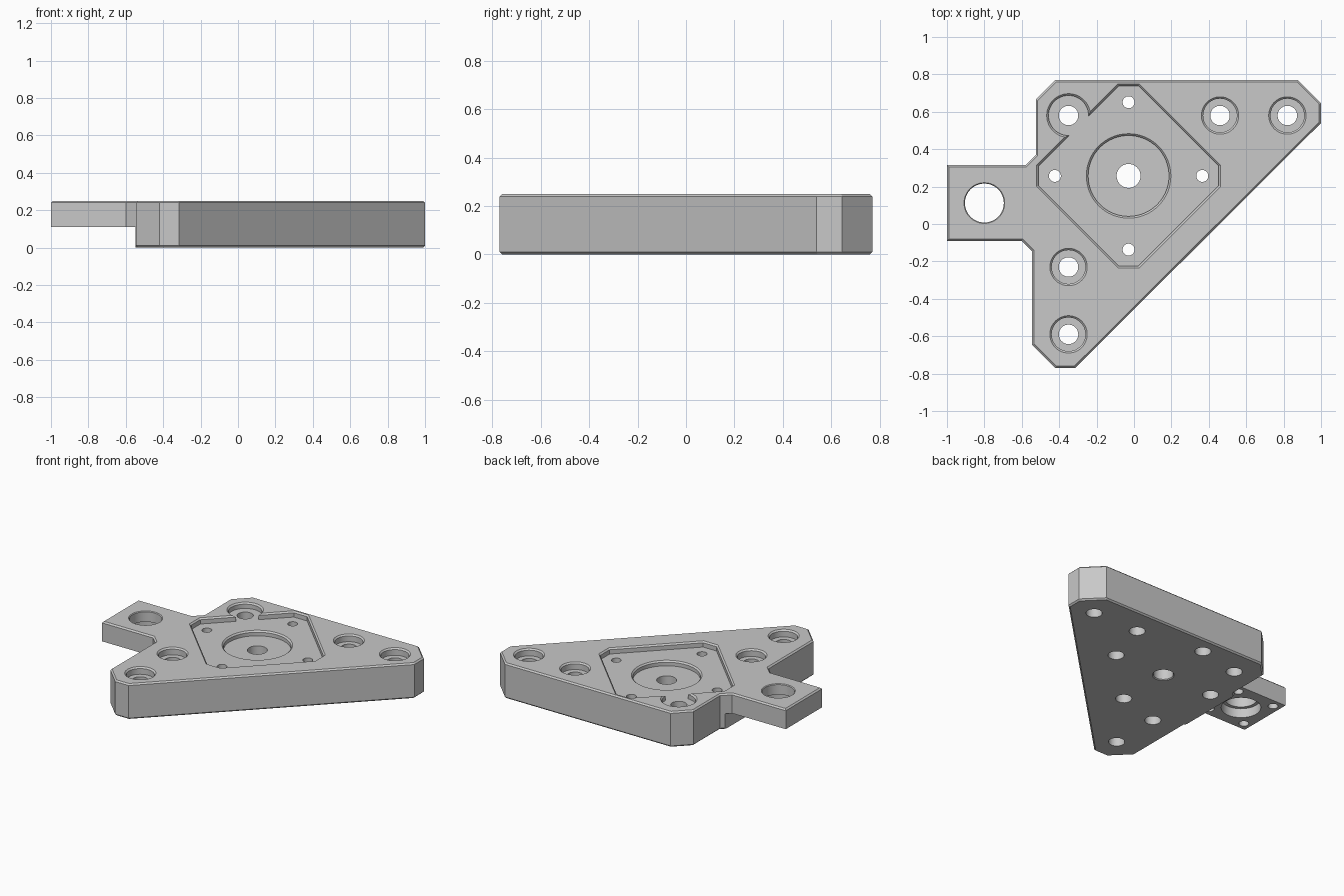
import bpy, bmesh, math
from mathutils import Vector

if "Cube" in bpy.data.objects:
    bpy.data.objects.remove(bpy.data.objects["Cube"])

TOP = 0.25       # plate thickness
C = 0.01         # edge chamfer
FLOOR = 0.21     # floor of the diamond pocket

grey = bpy.data.materials.new("machined_grey")
grey.diffuse_color = (0.58, 0.58, 0.58, 1)
grey.use_nodes = True
grey.node_tree.nodes["Principled BSDF"].inputs["Base Color"].default_value = grey.diffuse_color


def offset(poly, d):
    """Grow (d > 0) or shrink (d < 0) a counter-clockwise outline with mitred corners."""
    out = []
    n = len(poly)
    for i in range(n):
        p, a, b = (Vector(poly[k % n]) for k in (i, i - 1, i + 1))
        u, v = (p - a).normalized(), (b - p).normalized()
        n1, n2 = Vector((u.y, -u.x)), Vector((v.y, -v.x))
        out.append(tuple(p + (n1 + n2) * d / (1 + n1.dot(n2))))
    return out


def loft(name, layers):
    """Closed solid through (outline, z) layers, listed from the bottom up."""
    bm = bmesh.new()
    rings = [[bm.verts.new((x, y, z)) for x, y in poly] for poly, z in layers]
    n = len(rings[0])
    for lo, hi in zip(rings, rings[1:]):
        for i in range(n):
            j = (i + 1) % n
            bm.faces.new((lo[i], lo[j], hi[j], hi[i]))
    bm.faces.new(rings[0][::-1])
    bm.faces.new(rings[-1])
    bmesh.ops.recalc_face_normals(bm, faces=bm.faces)
    mesh = bpy.data.meshes.new(name)
    bm.to_mesh(mesh)
    bm.free()
    mesh.materials.append(grey)
    ob = bpy.data.objects.new(name, mesh)
    bpy.context.collection.objects.link(ob)
    return ob


def turned(name, x, y, profile, seg=48):
    """Turned solid from (radius, z) pairs."""
    def ring(r):
        return [(x + r * math.cos(2 * math.pi * i / seg),
                 y + r * math.sin(2 * math.pi * i / seg)) for i in range(seg)]
    return loft(name, [(ring(r), z) for r, z in profile])


def cut(target, cutter):
    cutter.hide_render = True
    mod = target.modifiers.new("cut", 'BOOLEAN')
    mod.operation = 'DIFFERENCE'
    mod.solver = 'EXACT'
    mod.object = cutter
    bpy.context.view_layer.objects.active = target
    bpy.ops.object.modifier_apply(modifier=mod.name)
    bpy.data.objects.remove(cutter)


# Plate outline with the side tab, chamfered along top and bottom
outline = [(-0.42, 0.77), (-0.525, 0.665), (-0.525, 0.37), (-0.58, 0.315),
           (-1, 0.315), (-1, -0.09), (-0.60, -0.09), (-0.545, -0.145),
           (-0.545, -0.645), (-0.42, -0.77), (-0.315, -0.77), (1, 0.54),
           (1, 0.645), (0.875, 0.77)]
plate = loft("mounting_plate", [(offset(outline, -C), 0), (outline, C),
                                (outline, TOP - C), (offset(outline, -C), TOP)])

# Relief under the tab
relief = [(-1.2, -0.2), (-0.547, -0.2), (-0.547, 0.5), (-1.2, 0.5)]
cut(plate, loft("tab_relief", [(relief, -0.1), (relief, 0.11)]))

# Diamond pocket with clipped corners
cx, cy, far, clip = -0.029, 0.257, 0.482, 0.052
diamond = [(cx + far, cy - clip), (cx + far, cy + clip), (cx + clip, cy + far),
           (cx - clip, cy + far), (cx - far, cy + clip), (cx - far, cy - clip),
           (cx - clip, cy - far), (cx + clip, cy - far)]
cut(plate, loft("pocket", [(diamond, FLOOR), (diamond, TOP - C),
                           (offset(diamond, 2 * C), TOP + C)]))

# Round recess and central bore
cut(plate, turned("recess", cx, cy, [(0.216, 0.175), (0.216, FLOOR - C),
                                     (0.236, FLOOR + C)], 64))
cut(plate, turned("centre_bore", cx, cy, [(0.08, -C), (0.064, 0.006), (0.064, 0.3)]))

# Pocket screw holes, counterbored from below
for dx, dy in ((1, 0), (0, 1), (-1, 0), (0, -1)):
    cut(plate, turned("pocket_hole", cx + 0.394 * dx, cy + 0.394 * dy,
                      [(0.052, -0.05), (0.052, 0.1), (0.032, 0.1), (0.032, 0.3)], 32))

# Counterbored bolt holes along both legs; the corner one opens into the pocket
for x, y, r, z in ((-0.35, 0.58, 0.107, FLOOR), (0.46, 0.58, 0.09, 0.2),
                   (0.82, 0.58, 0.09, 0.2), (-0.35, -0.23, 0.09, 0.2),
                   (-0.35, -0.59, 0.09, 0.2)):
    cut(plate, turned("bolt_hole", x, y, [(0.052, -0.05), (0.052, z), (r, z),
                                          (r, TOP - C), (r + 2 * C, TOP + C)]))

# Tab bore, wider underneath, and four blind screw holes around it
tx, ty = -0.80, 0.112
cut(plate, turned("tab_bore", tx, ty, [(0.127, 0.05), (0.127, 0.175), (0.104, 0.175),
                                       (0.104, TOP - 0.005), (0.119, TOP + C)]))
for sx in (-1, 1):
    for sy in (-1, 1):
        cut(plate, turned("tab_hole", tx + 0.145 * sx, ty + 0.145 * sy,
                          [(0.032, 0.05), (0.032, 0.19)], 32))

bpy.ops.object.select_all(action='DESELECT')
plate.select_set(True)
bpy.context.view_layer.objects.active = plate
bpy.ops.object.shade_smooth_by_angle(angle=math.radians(25))
